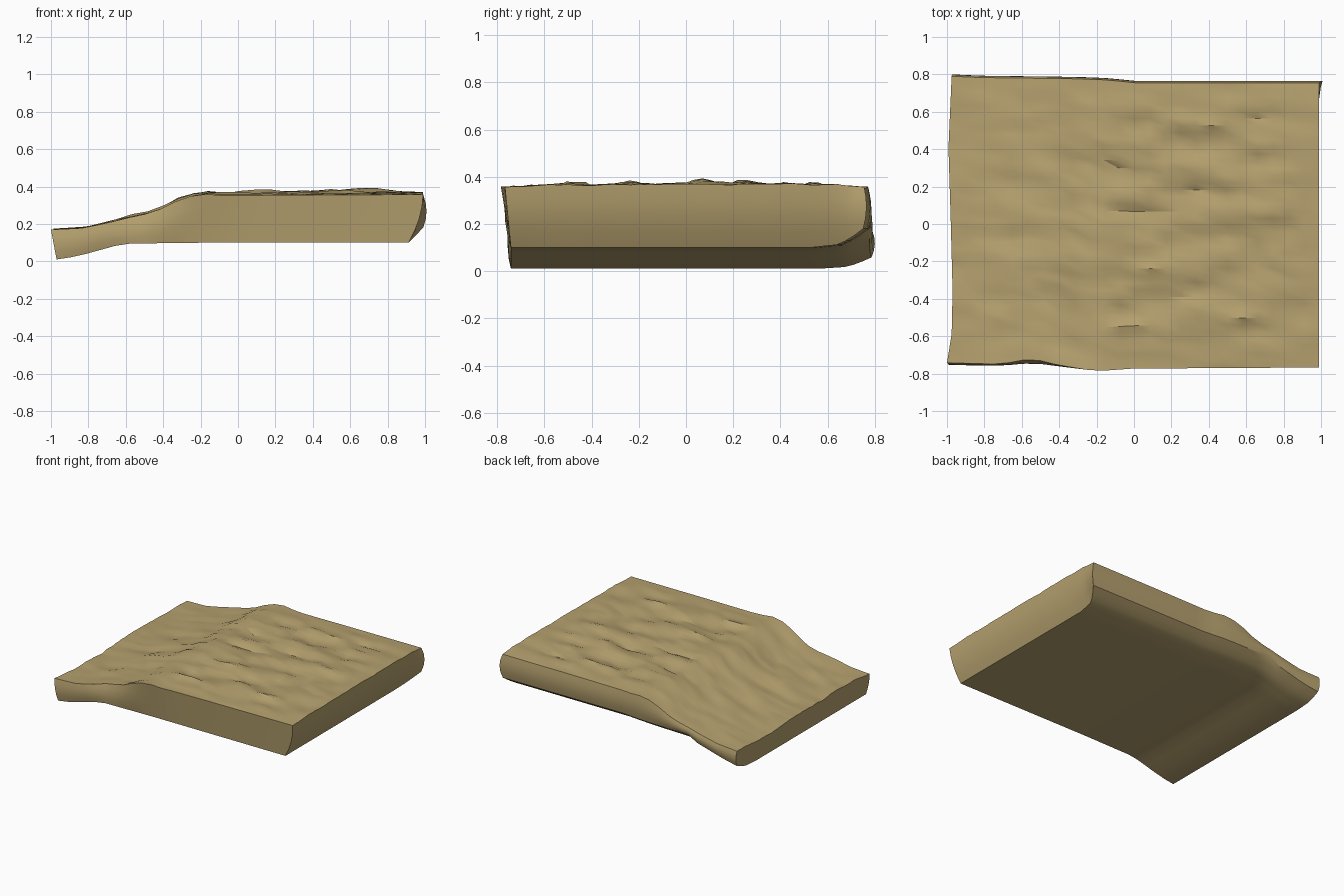
import bpy, bmesh
from mathutils import Vector, noise

if "Cube" in bpy.data.objects:
    bpy.data.objects.remove(bpy.data.objects["Cube"])

NX, NY, ROWS = 24, 40, 4

def curve(points, t):
    """Piecewise linear profile lookup."""
    for (a, fa), (b, fb) in zip(points, points[1:]):
        if t <= b:
            return fa + (fb - fa) * max(0, (t - a) / (b - a))
    return points[-1][1]

TOP = [(-1, .17), (-.84, .177), (-.7, .205), (-.58, .235), (-.45, .262),
       (-.3, .335), (-.2, .362), (-.07, .352), (.3, .355), (1, .357)]
BOTTOM = [(-1, .008), (-.95, .012), (-.85, .03), (-.65, .085), (-.6, .095), (-.2, .1), (1, .1)]
FRONT_TOP = [(-1, -.742), (-.7, -.75), (-.6, -.725), (-.5, -.73), (-.4, -.755),
             (-.2, -.787), (0, -.773), (1, -.767)]
BACK_TOP = [(-1, .79), (-.85, .783), (-.3, .776), (-.15, .77), (0, .755), (1, .755)]
LEFT_TOP = [(-1, -1), (-.8, -.975), (-.5, -.97), (0, -.98), (.5, -.992), (1, -.975)]
BACK_RISE = [(.7, 0), (.85, .012), (.92, .035), (1, .08)]

def top_point(u, v):
    x0, x1 = curve(LEFT_TOP, v), .99
    x = x0 + (x1 - x0) * (u + 1) / 2
    y0, y1 = curve(FRONT_TOP, u), curve(BACK_TOP, u)
    y = y0 + (y1 - y0) * (v + 1) / 2
    # rocky ripples stretched along x, strongest on the plateau, calm at the rim
    inner = min(1, (1 - abs(v)) * 5)
    rim = min(1, .35 + (1 - u) * 2)
    n = noise.noise(Vector((u * 3, v * 6, 2.3))) + .6 * noise.noise(Vector((u * 7, v * 15, 7.1)))
    amp = .012 + .017 * min(1, max(0, (u + .9) / .9))
    shift = .05 * noise.noise(Vector((0, v * 4, 5))) * inner
    lift = .01 * min(1, max(0, (u + .2) * 3)) * inner
    return Vector((x, y, curve(TOP, u + shift) + lift + n * amp * inner * rim))

def bottom_point(u, v):
    rise = curve(BACK_RISE, v)
    x1 = .912 + .078 * min(1, rise / .08)
    x = -.97 + (x1 + .97) * (u + 1) / 2
    y = -.742 + (curve(BACK_TOP, u) - .004 + .742) * (v + 1) / 2
    return Vector((x, y, curve(BOTTOM, x) + rise * (.6 if u < -.6 else 1)))

bm = bmesh.new()

def grid(fn):
    return [[bm.verts.new(fn(-1 + 2 * i / NX, -1 + 2 * j / NY)) for j in range(NY + 1)]
            for i in range(NX + 1)]

top, bottom = grid(top_point), grid(bottom_point)

# Upper surface as triangles, underside as quads
for i in range(NX):
    for j in range(NY):
        a, b, c, d = top[i][j], top[i + 1][j], top[i + 1][j + 1], top[i][j + 1]
        bm.faces.new((a, b, d))
        bm.faces.new((b, c, d))
        bm.faces.new((bottom[i][j], bottom[i][j + 1], bottom[i + 1][j + 1], bottom[i + 1][j]))

# Walls: one loop around the rim, with a slight outward bulge
loop = ([(i, 0) for i in range(NX)] + [(NX, j) for j in range(NY)] +
        [(i, NY) for i in range(NX, 0, -1)] + [(0, j) for j in range(NY, 0, -1)])
columns = []
for i, j in loop:
    t, b = top[i][j], bottom[i][j]
    col = [b]
    for k in range(1, ROWS):
        f = k / ROWS
        p = b.co.lerp(t.co, f)
        bulge = 4 * f * (1 - f)
        if j == NY:
            p.y += .012 * bulge
        if i == NX:
            p.x += .018 * bulge
        if j == 0 and i < NX * .35:
            p.y -= .012 * bulge
        col.append(bm.verts.new(p))
    columns.append(col + [t])
for n, c in enumerate(columns):
    d = columns[(n + 1) % len(columns)]
    for k in range(ROWS):
        bm.faces.new((c[k], d[k], d[k + 1], c[k + 1]))

bmesh.ops.recalc_face_normals(bm, faces=bm.faces)
mesh = bpy.data.meshes.new("rock_slab")
bm.to_mesh(mesh)
bm.free()
slab = bpy.data.objects.new("rock_slab", mesh)
bpy.context.collection.objects.link(slab)

# Sandy stone
mat = bpy.data.materials.new("sandstone")
mat.diffuse_color = (.47, .36, .16, 1)
mat.use_nodes = True
mat.node_tree.nodes["Principled BSDF"].inputs["Base Color"].default_value = mat.diffuse_color
mesh.materials.append(mat)

bpy.context.view_layer.objects.active = slab
slab.select_set(True)
bpy.ops.object.shade_smooth_by_angle(angle=.5)
